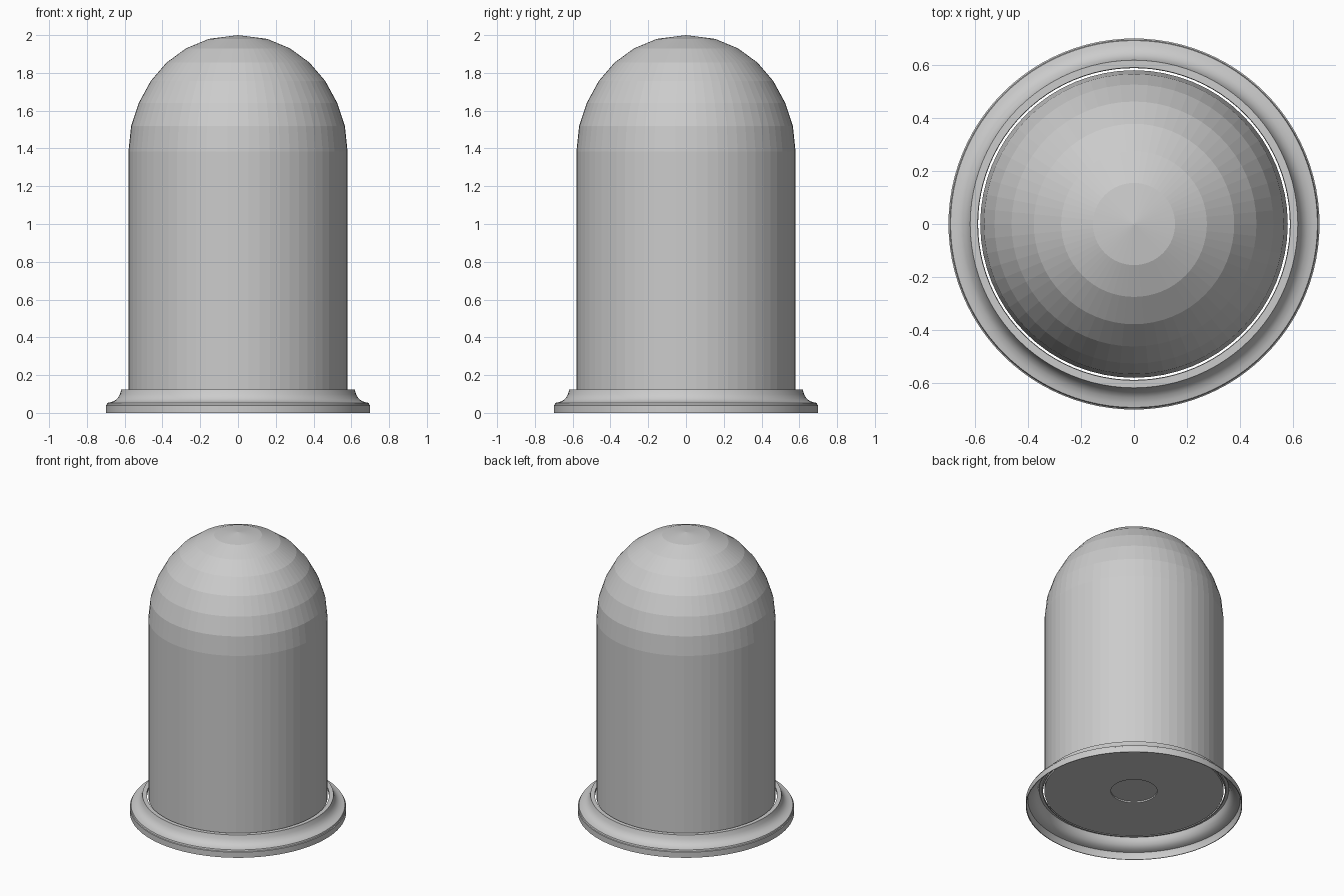
import bpy, bmesh, math

if "Cube" in bpy.data.objects:
    bpy.data.objects.remove(bpy.data.objects["Cube"])


def lathe(name, profile, segments, smooth_angle=None):
    """Spin an (r, z) profile round the z axis."""
    bm = bmesh.new()
    verts = [bm.verts.new((r, 0, z)) for r, z in profile]
    edges = [bm.edges.new(pair) for pair in zip(verts, verts[1:])]
    bmesh.ops.spin(bm, geom=verts + edges, cent=(0, 0, 0), axis=(0, 0, 1),
                   angle=2 * math.pi, steps=segments, use_duplicate=False)
    bmesh.ops.remove_doubles(bm, verts=bm.verts, dist=1e-5)
    bmesh.ops.recalc_face_normals(bm, faces=bm.faces)
    mesh = bpy.data.meshes.new(name)
    bm.to_mesh(mesh)
    bm.free()
    obj = bpy.data.objects.new(name, mesh)
    bpy.context.collection.objects.link(obj)
    if smooth_angle:
        bpy.ops.object.select_all(action='DESELECT')
        obj.select_set(True)
        bpy.context.view_layer.objects.active = obj
        bpy.ops.object.shade_smooth_by_angle(angle=math.radians(smooth_angle))
    return obj


# Faceted dome with a closed floor and a shallow round recess beneath
lathe("dome", [
    (0, 2.0), (0.155, 1.98), (0.275, 1.93), (0.378, 1.855), (0.462, 1.757),
    (0.526, 1.64), (0.566, 1.518), (0.58, 1.385), (0.58, 0.11),
    (0.15, 0.11), (0.15, 0.12), (0, 0.12)], 64)

# Thin flared base ring, hollow underneath
lathe("base_ring", [
    (0.588, 0.11), (0.59, 0.125), (0.618, 0.125), (0.625, 0.098),
    (0.638, 0.077), (0.655, 0.063), (0.675, 0.056), (0.692, 0.053),
    (0.695, 0.043), (0.70, 0.04), (0.70, 0.0), (0.695, 0.0),
    (0.692, 0.038), (0.687, 0.048), (0.673, 0.051), (0.652, 0.058),
    (0.633, 0.073), (0.62, 0.095), (0.613, 0.119), (0.595, 0.119),
    (0.593, 0.11), (0.588, 0.11)], 96, 30)
